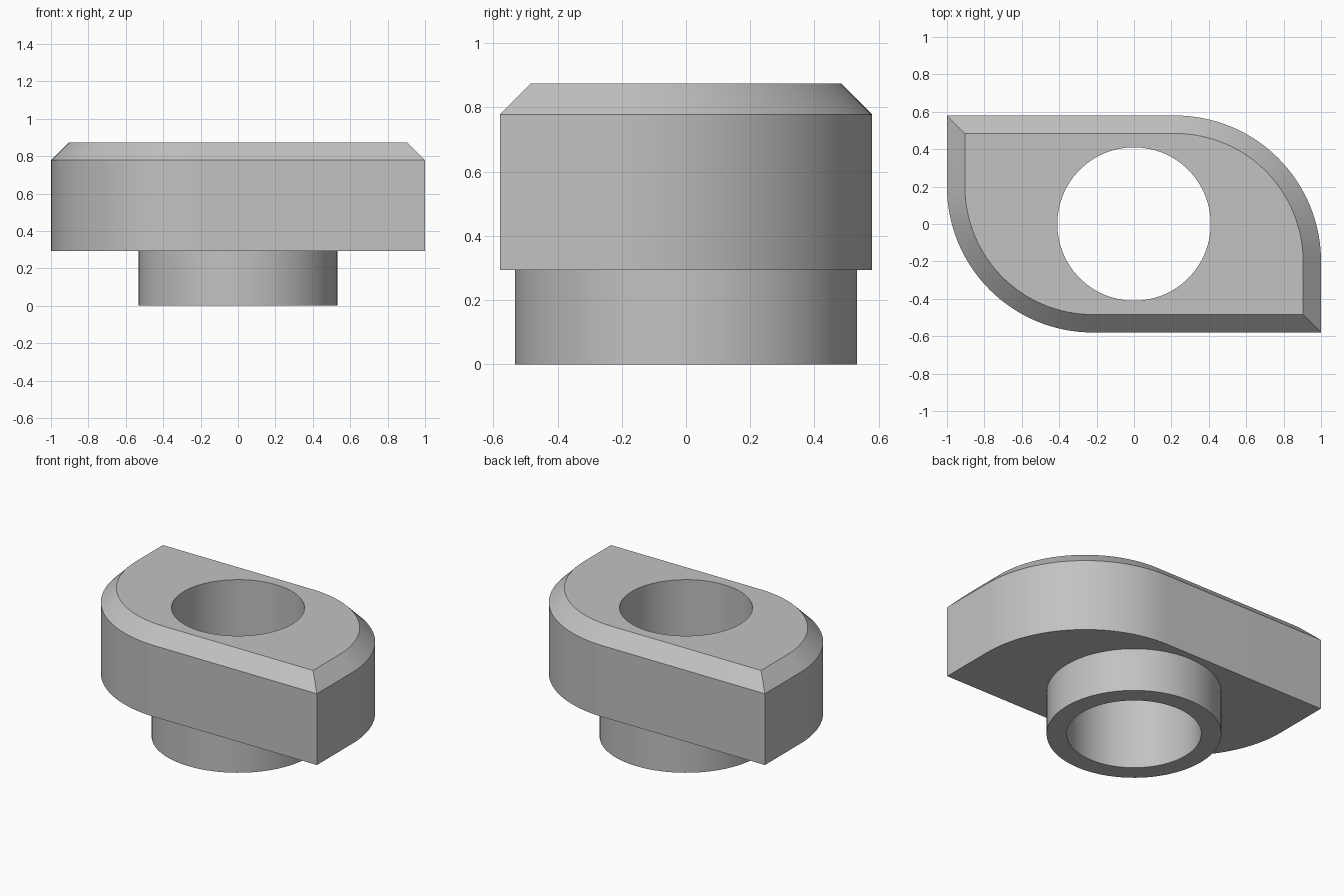
import bpy
import bmesh
from math import cos, sin, pi, radians

cube = bpy.data.objects.get("Cube")
if cube:
    bpy.data.objects.remove(cube)

HALF_X, HALF_Y, CORNER = 1.0, 0.58, 0.78
BORE, COLLAR = 0.41, 0.533
Z_PLATE, Z_EDGE, Z_TOP = 0.293, 0.778, 0.874
CHAMFER = 0.096
ARC = 32

grey = bpy.data.materials.new("plain_grey")
grey.use_nodes = True
colour = (0.54, 0.54, 0.54, 1)
grey.diffuse_color = colour
grey.node_tree.nodes["Principled BSDF"].inputs["Base Color"].default_value = colour

bm = bmesh.new()


def circle(radius, z, count=96):
    angles = [2 * pi * i / count for i in range(count)]
    return [bm.verts.new((radius * cos(a), radius * sin(a), z)) for a in angles]


def outline(inset, z):
    """Two rounded and two sharp corners, symmetric under a half turn."""
    cx, cy, r = HALF_X - CORNER, HALF_Y - CORNER, CORNER - inset
    half = [(HALF_X - inset, inset - HALF_Y)]
    for i in range(ARC + 1):
        a = pi / 2 * i / ARC
        half.append((cx + r * cos(a), cy + r * sin(a)))
    points = half + [(-x, -y) for x, y in half]
    return [bm.verts.new((x, y, z)) for x, y in points]


def bridge(a, b):
    for i in range(len(a)):
        j = (i + 1) % len(a)
        bm.faces.new((a[i], a[j], b[j], b[i]))


def fill_between(a, b):
    edges = [bm.edges.get((ring[i - 1], ring[i]))
             for ring in (a, b) for i in range(len(ring))]
    bmesh.ops.triangle_fill(bm, edges=edges, use_beauty=True)


# Collar below the plate, with the bore running all the way up
bore_low, bore_top = circle(BORE, 0), circle(BORE, Z_TOP)
collar_low, collar_top = circle(COLLAR, 0), circle(COLLAR, Z_PLATE)
bridge(bore_top, bore_low)
bridge(bore_low, collar_low)
bridge(collar_low, collar_top)

# Plate walls and chamfered upper rim
plate_low, plate_edge = outline(0, Z_PLATE), outline(0, Z_EDGE)
plate_top = outline(CHAMFER, Z_TOP)
bridge(plate_low, plate_edge)
bridge(plate_edge, plate_top)

# Flat underside and top of the plate
fill_between(plate_low, collar_top)
fill_between(plate_top, bore_top)
bmesh.ops.recalc_face_normals(bm, faces=bm.faces[:])

mesh = bpy.data.meshes.new("flanged_bushing")
bm.to_mesh(mesh)
bm.free()
mesh.materials.append(grey)
bushing = bpy.data.objects.new("flanged_bushing", mesh)
bpy.context.collection.objects.link(bushing)

# Smooth curved walls, sharp rims
bpy.ops.object.select_all(action='DESELECT')
bushing.select_set(True)
bpy.context.view_layer.objects.active = bushing
bpy.ops.object.shade_smooth_by_angle(angle=radians(30))
